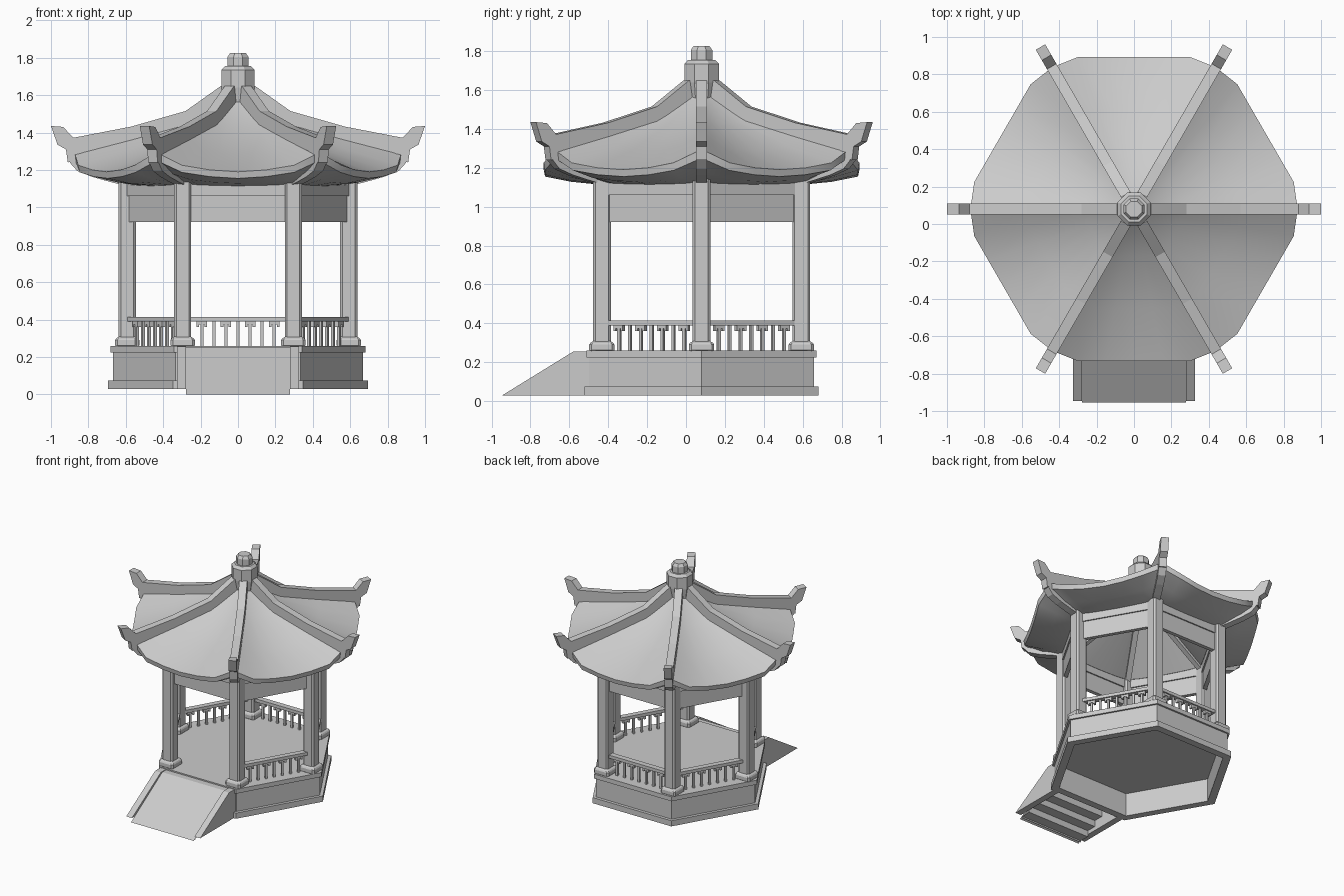
import bpy
import bmesh
from math import cos, sin, pi, radians
from mathutils import Matrix, Vector

old = bpy.data.objects.get("Cube")
if old:
    bpy.data.objects.remove(old, do_unlink=True)

stone = bpy.data.materials.new("plain_grey")
stone.use_nodes = True
GREY = (0.6, 0.6, 0.6, 1)
stone.diffuse_color = GREY
stone.node_tree.nodes["Principled BSDF"].inputs["Base Color"].default_value = GREY

CENTRE = Matrix.Translation((0, 0.08, 0))


def spin(degrees):
    return CENTRE @ Matrix.Rotation(radians(degrees), 4, "Z")


def finish(name, bm, matrix=CENTRE, closed=True):
    bmesh.ops.remove_doubles(bm, verts=bm.verts, dist=0.0005)
    if closed:
        bmesh.ops.recalc_face_normals(bm, faces=bm.faces)
    mesh = bpy.data.meshes.new(name)
    bm.to_mesh(mesh)
    bm.free()
    mesh.materials.append(stone)
    obj = bpy.data.objects.new(name, mesh)
    obj.matrix_world = matrix
    bpy.context.collection.objects.link(obj)
    return obj


def bridge(bm, rings):
    for low, high in zip(rings, rings[1:]):
        for i in range(len(low)):
            j = (i + 1) % len(low)
            bm.faces.new((low[i], low[j], high[j], high[i]))


def lathe(name, profile, sides, matrix=CENTRE, turn=0.0):
    bm = bmesh.new()
    angles = [2 * pi * (i + turn) / sides for i in range(sides)]
    bridge(bm, [[bm.verts.new((r * cos(a), r * sin(a), z)) for a in angles]
                for r, z in profile])
    return finish(name, bm, matrix)


def slab(name, outline, width, matrix, offset=0.0):
    """Extrude an outline in the XZ plane to a width along Y."""
    bm = bmesh.new()
    face = bm.faces.new([bm.verts.new((x, offset - width / 2, z)) for x, z in outline])
    grown = bmesh.ops.extrude_face_region(bm, geom=[face])["geom"]
    bmesh.ops.translate(bm, vec=(0, width, 0),
                        verts=[v for v in grown if isinstance(v, bmesh.types.BMVert)])
    return finish(name, bm, matrix)


def boxes(name, parts, matrix):
    """Join boxes given as (centre, size)."""
    bm = bmesh.new()
    for centre, size in parts:
        bmesh.ops.create_cube(bm, size=1, matrix=Matrix.Translation(centre)
                              @ Matrix.Diagonal((*size, 1)))
    return finish(name, bm, matrix)


# Hollow hexagonal base with plinth and floor slab
lathe("base", [(0, 0.215), (0.63, 0.215), (0.63, 0.03), (0.695, 0.03), (0.695, 0.075),
               (0.667, 0.075), (0.667, 0.225), (0.683, 0.225), (0.683, 0.26), (0, 0.26)], 6)

# Square columns with chamfered edges and spreading feet
for k in range(6):
    post = CENTRE @ Matrix.Translation((0.592 * cos(k * pi / 3), 0.592 * sin(k * pi / 3), 0))
    column = lathe("column", [(0, 0.26), (0.065, 0.26), (0.065, 1.16), (0, 1.16)],
                   4, post, 0.5)
    foot = lathe("column_foot", [(0, 0.25), (0.092, 0.25), (0.092, 0.29), (0.076, 0.31),
                                 (0, 0.31)], 4, post, 0.5)
    for part in (column, foot):
        chamfer = part.modifiers.new("chamfer", "BEVEL")
        chamfer.width = 0.012
        chamfer.segments = 1
        chamfer.limit_method = "ANGLE"
        chamfer.angle_limit = radians(60)

# Lintels on every side, railings on all but the front
APOTHEM = 0.512
for k in range(6):
    side = spin(30 + 60 * k)
    boxes("lintel", [((APOTHEM, 0, 1.095), (0.05, 0.56, 0.07)),
                     ((APOTHEM, 0, 0.993), (0.03, 0.56, 0.145))], side)
    if k == 4:
        continue
    rail = [((APOTHEM, 0, 0.402), (0.045, 0.57, 0.025))]
    for i in range(7):
        rail.append(((APOTHEM, (i - 3) * 0.0645, 0.325), (0.016, 0.016, 0.14)))
    for i in range(4):
        y = (i - 1.5) * 0.129
        rail.append(((APOTHEM, y, 0.382), (0.024, 0.056, 0.018)))
        for end in (-0.021, 0.021):
            rail.append(((APOTHEM, y + end, 0.368), (0.024, 0.014, 0.014)))
    boxes("railing", rail, side)

# Roof shell: each ring is (corner radius, corner z, mid distance, mid z)
RINGS = [(0.04, 1.61, 0.035, 1.61), (0.09, 1.565, 0.08, 1.56), (0.28, 1.455, 0.25, 1.43),
         (0.57, 1.375, 0.53, 1.285), (0.875, 1.295, 0.812, 1.19),
         (0.87, 1.25, 0.805, 1.155), (0.76, 1.19, 0.67, 1.128),
         (0.62, 1.13, 0.537, 1.115), (0.56, 1.13, 0.485, 1.115), (0.04, 1.5, 0.035, 1.5)]
# Stations across one side: (position, lift towards corner, pull towards corner)
STATIONS = [(-1, 1, 1), (-0.69, 0.34, 0), (-0.35, 0.1, 0), (0, 0, 0),
            (0.35, 0.1, 0), (0.69, 0.34, 0)]
bm = bmesh.new()
loops = []
for corner, corner_z, mid, mid_z in RINGS:
    loop = []
    for k in range(6):
        turn = Matrix.Rotation(radians(30 + 60 * k), 3, "Z")
        for s, lift, pull in STATIONS:
            out = mid + (corner * cos(pi / 6) - mid) * pull
            z = mid_z + (corner_z - mid_z) * lift
            loop.append(bm.verts.new(turn @ Vector((out, s * corner / 2, z))))
    loops.append(loop)
bridge(bm, loops)
bm.faces.new(loops[0])
bm.faces.new(loops[-1])
roof = finish("roof", bm)

# Upturned ridges, hip brackets and inner rafters
RIDGE = [(0.05, 1.65), (0.09, 1.65), (0.28, 1.515), (0.57, 1.432), (0.88, 1.372),
         (0.935, 1.43), (1.0, 1.435), (0.965, 1.335), (0.92, 1.31), (0.91, 1.24),
         (0.875, 1.25), (0.84, 1.29), (0.57, 1.36), (0.28, 1.44), (0.05, 1.56)]
BRACKET = [(0.9, 1.24), (0.86, 1.195), (0.78, 1.163), (0.68, 1.135), (0.6, 1.115),
           (0.6, 1.2), (0.86, 1.28)]
RAFTER = [(0.57, 1.09), (0.57, 1.15), (0.03, 1.52), (0.03, 1.46)]
for k in range(6):
    slab("ridge", RIDGE, 0.058, spin(60 * k))
    slab("hip_bracket", BRACKET, 0.058, spin(60 * k))
    slab("inner_rafter", RAFTER, 0.04, spin(60 * k))

# Finial
lathe("finial", [(0, 1.52), (0.075, 1.52), (0.096, 1.64), (0.096, 1.735), (0.075, 1.755),
                 (0.06, 1.755), (0.06, 1.805), (0.045, 1.826), (0, 1.826)], 8, CENTRE, 0.5)

# Stair stringers, ramp and the steps beneath it
TO_FRONT = Matrix.Rotation(radians(-90), 4, "Z")
STRINGER = [(0.945, 0.03), (0.58, 0.255), (0.49, 0.255), (0.49, 0.03)]
for offset in (-0.302, 0.302):
    slab("stringer", STRINGER, 0.05, TO_FRONT, offset)


def sheet(name, path):
    bm = bmesh.new()
    rows = [[bm.verts.new((x, y, z)) for x in (-0.277, 0.277)] for y, z in path]
    for a, b in zip(rows, rows[1:]):
        bm.faces.new((a[0], a[1], b[1], b[0]))
    return finish(name, bm, Matrix.Identity(4), False)


sheet("ramp", [(-0.955, 0), (-0.56, 0.25), (-0.5, 0.25)])
steps = []
for i in range(5):
    y = -0.93 + 0.079 * i
    steps += [(y, max(0, 0.05 * i - 0.038)), (y, 0.05 * i + 0.012)]
sheet("steps", steps)

# Smooth the roof while keeping its crisp edges
bpy.ops.object.select_all(action="DESELECT")
roof.select_set(True)
bpy.context.view_layer.objects.active = roof
bpy.ops.object.shade_smooth_by_angle(angle=radians(30))
